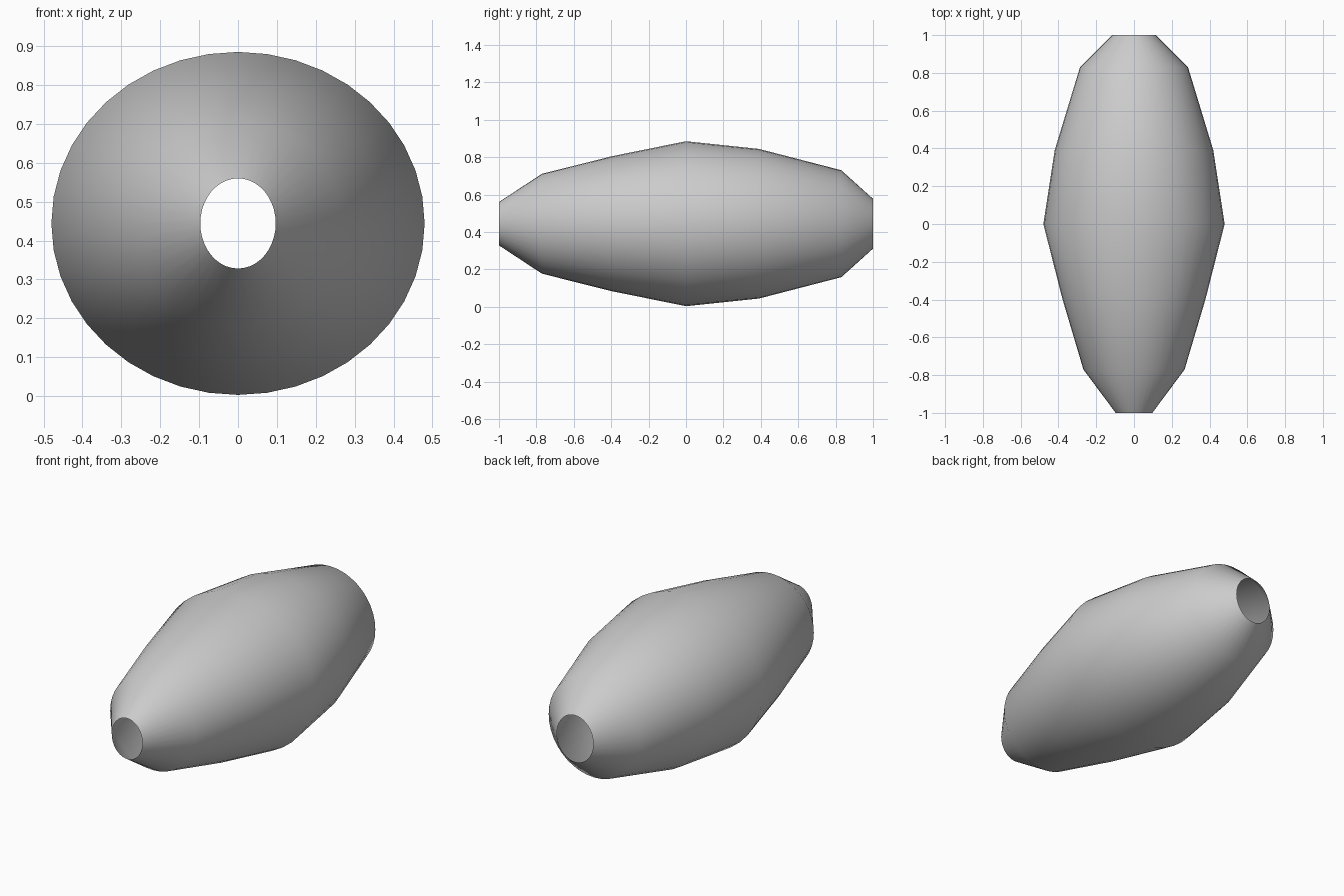
import bpy
import bmesh
from math import cos, sin, tau

cube = bpy.data.objects.get("Cube")
if cube:
    bpy.data.objects.remove(cube, do_unlink=True)

SIDES = 40
CENTRE_Z = 0.444

# Elliptical sections along the body: y, half width, half height
SECTIONS = [
    (-1.0, 0.097, 0.116),
    (-0.77, 0.268, 0.267),
    (-0.4, 0.378, 0.36),
    (0.0, 0.48, 0.441),
    (0.39, 0.42, 0.4),
    (0.83, 0.286, 0.286),
    (1.0, 0.115, 0.133),
]

# Plain grey surface
grey = bpy.data.materials.new("plain grey")
grey.use_nodes = True
colour = (0.6, 0.6, 0.6, 1)
grey.diffuse_color = colour
grey.node_tree.nodes["Principled BSDF"].inputs["Base Color"].default_value = colour

# Hollow body, open at both ends
bm = bmesh.new()
rings = []
for y, half_width, half_height in SECTIONS:
    angles = [tau * i / SIDES for i in range(SIDES)]
    rings.append([bm.verts.new((half_width * cos(a), y, CENTRE_Z + half_height * sin(a)))
                  for a in angles])
for near, far in zip(rings, rings[1:]):
    for i in range(SIDES):
        j = (i + 1) % SIDES
        bm.faces.new((near[i], near[j], far[j], far[i]))
for face in bm.faces:
    face.smooth = True
    # Make every face point away from the long axis
    face.normal_update()
    middle = face.calc_center_median()
    if face.normal.x * middle.x + face.normal.z * (middle.z - CENTRE_Z) < 0:
        face.normal_flip()

mesh = bpy.data.meshes.new("hollow_body")
bm.to_mesh(mesh)
bm.free()
mesh.materials.append(grey)
body = bpy.data.objects.new("hollow_body", mesh)
bpy.context.collection.objects.link(body)
